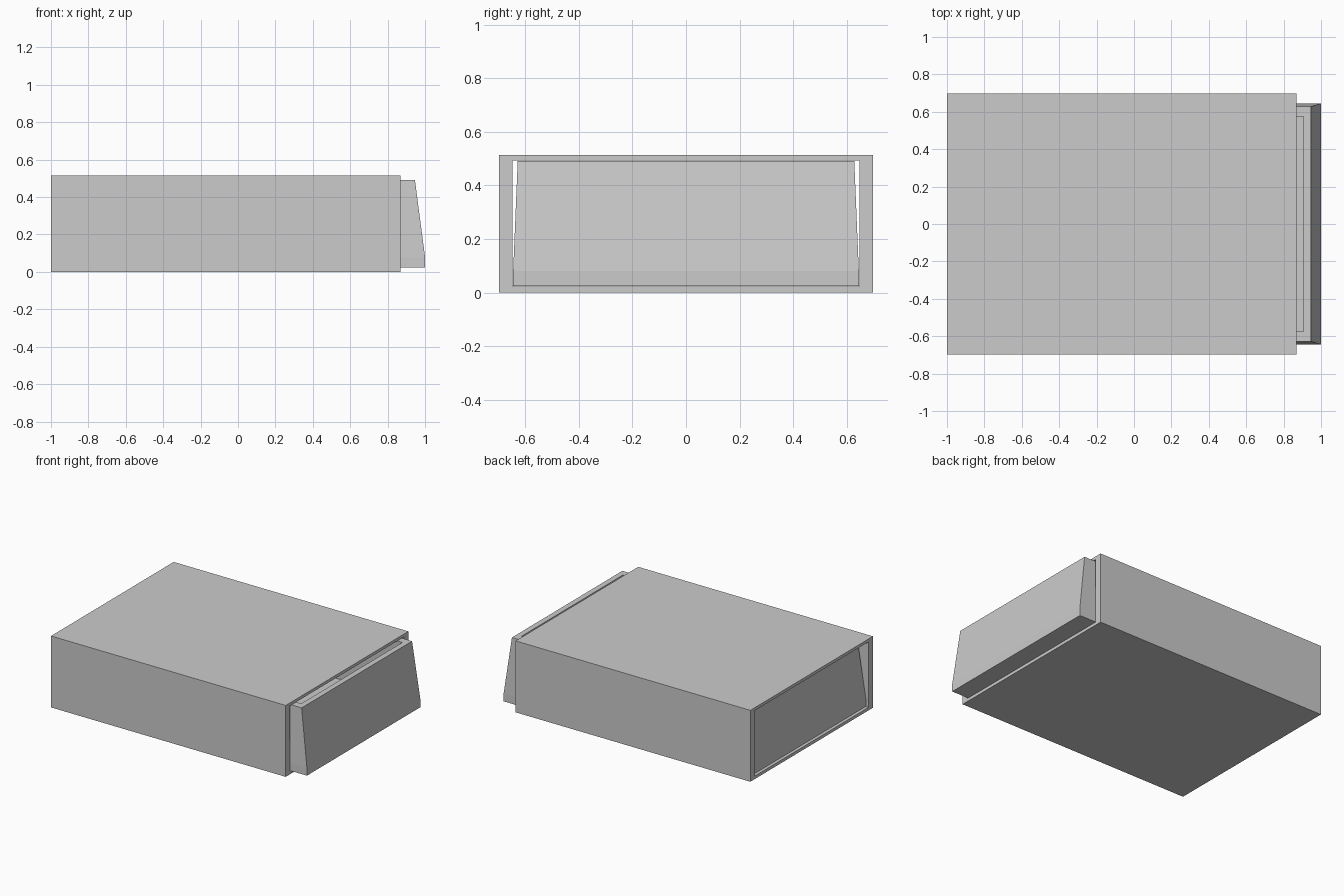
import bpy

if "Cube" in bpy.data.objects:
    bpy.data.objects.remove(bpy.data.objects["Cube"])


def loops_mesh(name, loops, close=False):
    """Skin a stack of four-cornered loops; either capped or joined back to the first."""
    verts = [v for loop in loops for v in loop]
    n = len(loops)
    faces = []
    for i in range(n if close else n - 1):
        a, b = i * 4, (i + 1) % n * 4
        for k in range(4):
            m = (k + 1) % 4
            faces.append((a + k, a + m, b + m, b + k))
    if not close:
        faces += [(3, 2, 1, 0), tuple(range(n * 4 - 4, n * 4))]
    mesh = bpy.data.meshes.new(name)
    mesh.from_pydata(verts, [], faces)
    mesh.validate()
    obj = bpy.data.objects.new(name, mesh)
    bpy.context.collection.objects.link(obj)
    return obj


def end_loop(x, hy, z0, z1):
    return [(x, -hy, z0), (x, hy, z0), (x, hy, z1), (x, -hy, z1)]


def flat_loop(hx, hy, z, cx=0.01):
    return [(cx - hx, -hy, z), (cx + hx, -hy, z), (cx + hx, hy, z), (cx - hx, hy, z)]


# Outer sleeve: rectangular tube open at both ends
X0, X1 = -1.0, 0.868
loops_mesh("sleeve", [
    end_loop(X0, 0.697, 0, 0.514),
    end_loop(X0, 0.647, 0.022, 0.493),
    end_loop(X1, 0.647, 0.022, 0.493),
    end_loop(X1, 0.697, 0, 0.514),
], close=True)

# Inner tray: straight base, tapering walls, hollow inside, slid out to +x
loops_mesh("tray", [
    flat_loop(0.99, 0.645, 0.024),
    flat_loop(0.99, 0.645, 0.08),
    flat_loop(0.936, 0.628, 0.491),
    flat_loop(0.896, 0.576, 0.491),
    flat_loop(0.945, 0.593, 0.082),
])

# Make all normals point outward
for obj in bpy.context.collection.objects:
    bpy.context.view_layer.objects.active = obj
    bpy.ops.object.mode_set(mode='EDIT')
    bpy.ops.mesh.select_all(action='SELECT')
    bpy.ops.mesh.normals_make_consistent(inside=False)
    bpy.ops.object.mode_set(mode='OBJECT')
